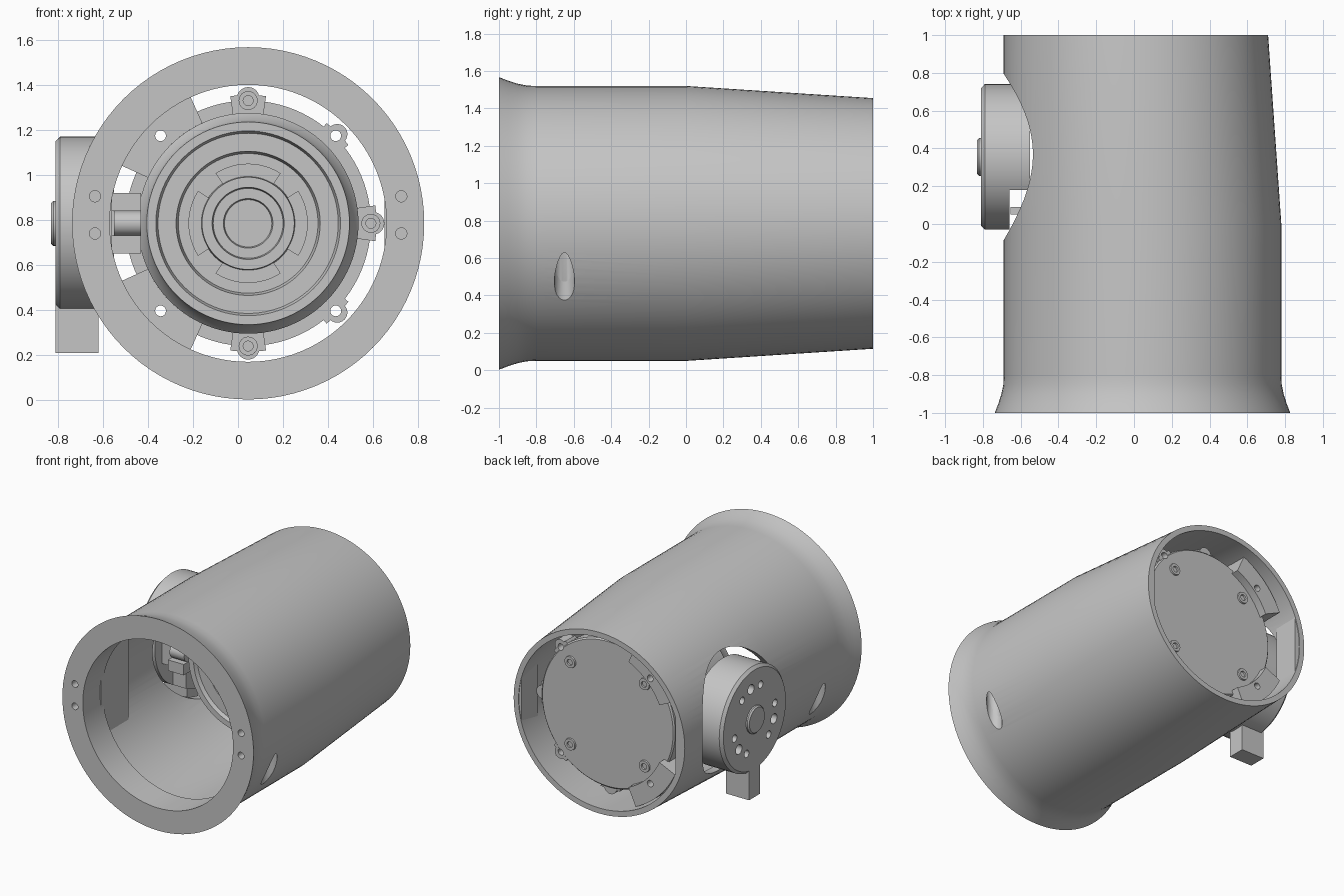
import bpy, bmesh
from math import sin, cos, acos, pi, radians, degrees
from mathutils import Matrix, Vector

old = bpy.data.objects.get("Cube")
if old:
    bpy.data.objects.remove(old)

grey = bpy.data.materials.new("plain grey")
grey.use_nodes = True
grey.diffuse_color = (0.56, 0.56, 0.56, 1)
grey.node_tree.nodes["Principled BSDF"].inputs["Base Color"].default_value = (0.56, 0.56, 0.56, 1)

CX, CZ = 0.045, 0.785      # main axis, running along y
MY = 0.355                 # side motor position along y


def finish(name, bm):
    bmesh.ops.remove_doubles(bm, verts=bm.verts, dist=1e-5)
    bmesh.ops.recalc_face_normals(bm, faces=bm.faces)
    mesh = bpy.data.meshes.new(name)
    bm.to_mesh(mesh)
    bm.free()
    mesh.materials.append(grey)
    ob = bpy.data.objects.new(name, mesh)
    bpy.context.scene.collection.objects.link(ob)
    return ob


def tube(name, rings, n=96):
    """Skin elliptical rings (y, centre x, x radius, z radius) into a closed loop."""
    bm = bmesh.new()
    loops = [[bm.verts.new((cx + rx * cos(2 * pi * i / n), y, CZ + rz * sin(2 * pi * i / n)))
              for i in range(n)] for y, cx, rx, rz in rings]
    for a, b in zip(loops, loops[1:] + loops[:1]):
        for i in range(n):
            j = (i + 1) % n
            bm.faces.new((a[i], a[j], b[j], b[i]))
    return finish(name, bm)


def lathe(name, profile, at, axis="Y", n=64):
    """Turn a (radius, distance) profile that starts and ends on its axis."""
    bm = bmesh.new()
    vs = [bm.verts.new((r, 0, d)) for r, d in profile]
    es = [bm.edges.new(p) for p in zip(vs, vs[1:])]
    bmesh.ops.spin(bm, geom=vs + es, cent=(0, 0, 0), axis=(0, 0, 1), angle=2 * pi, steps=n)
    turn = {"X": Matrix.Rotation(pi / 2, 4, "Y"), "Y": Matrix.Rotation(-pi / 2, 4, "X"),
            "Z": Matrix.Identity(4)}[axis]
    bm.transform(Matrix.Translation(at) @ turn)
    return finish(name, bm)


def rod(name, r, a, b, at, axis="Y", n=32):
    return lathe(name, [(0, a), (r, a), (r, b), (0, b)], at, axis, n)


def box(name, lo, hi):
    lo, hi = Vector(lo), Vector(hi)
    bm = bmesh.new()
    bmesh.ops.create_cube(bm, size=1)
    bm.transform(Matrix.Translation((lo + hi) / 2) @ Matrix.Diagonal((*(hi - lo), 1)))
    return finish(name, bm)


def polar(r, deg, y=0):
    return (CX + r * cos(radians(deg)), y, CZ + r * sin(radians(deg)))


def sector(name, r0, r1, deg0, deg1, y0, y1, n=12):
    """Curved block around the main axis; without r0 it closes with a flat chord."""
    angles = [deg0 + (deg1 - deg0) * i / n for i in range(n + 1)]
    outline = [polar(r1, a, y0) for a in angles]
    if r0:
        outline += [polar(r0, a, y0) for a in reversed(angles)]
    bm = bmesh.new()
    face = bm.faces.new([bm.verts.new(p) for p in outline])
    ext = bmesh.ops.extrude_face_region(bm, geom=[face])["geom"]
    bmesh.ops.translate(bm, vec=(0, y1 - y0, 0), verts=[v for v in ext if isinstance(v, bmesh.types.BMVert)])
    return finish(name, bm)


def cut(obs, cutters):
    """Subtract the cutters from each object, bake the result and remove them."""
    for ob in obs:
        for c in cutters:
            c.hide_render = True
            mod = ob.modifiers.new("cut", "BOOLEAN")
            mod.operation, mod.solver, mod.object = "DIFFERENCE", "EXACT", c
        bpy.context.view_layer.update()
        ev = ob.evaluated_get(bpy.context.evaluated_depsgraph_get())
        mesh = bpy.data.meshes.new_from_object(ev)
        ob.modifiers.clear()
        ob.data = mesh
    for c in cutters:
        bpy.data.objects.remove(c)


# Housing: flared front, straight middle, tapered back, short thick front lip
flare = [(-1, 0.782), (-0.95, 0.763), (-0.9, 0.747), (-0.85, 0.737), (-0.8, 0.735), (0, 0.735)]
bore = [(0, 0.685), (-0.77, 0.685), (-0.77, 0.615), (-1, 0.615)]
housing = tube("housing",
               [(y, CX, r, r) for y, r in flare] + [(1, 0.01, 0.70, 0.67), (1, 0.01, 0.66, 0.63)]
               + [(y, CX, r, r) for y, r in bore])
# Flat pads inside the housing that hold the flange nuts, and flats at the back rim
pads = []
half = degrees(acos(0.605 / 0.70))
for side, back_r, back_flat in ((0, 0.635, 0.605), (180, 0.70, 0.655)):
    pads.append(sector("nut_pad", None, 0.70, side - half, side + half, -0.8, -0.48))
    a = degrees(acos(back_flat / back_r))
    sector("rim_flat", None, back_r, side - a, side + a, 0.8, 0.995)
holes = [rod("motor_opening", 0.44, -1.2, -0.3, (0, MY, CZ), "X", 96)]
for s in (-1, 1):
    holes.append(rod("nut_slot", 0.054, 0, 0.9, (CX + s * 0.664, -0.65, 0), "Z"))
    for dz in (-0.045, 0.12):
        holes.append(rod("flange_hole", 0.025, -1.1, -0.85, (CX + s * 0.68, 0, CZ + dz), n=20))
cut([housing] + pads, holes)

# Main actuator with stepped front, slimmer waist and flat back flange
actuator = lathe("actuator", [
    (0, 0.85), (0.535, 0.85), (0.545, 0.84), (0.545, 0.74), (0.49, 0.74), (0.49, 0.1), (0.46, 0.06),
    (0.45, 0), (0.41, 0), (0.40, 0.03), (0.32, 0.03), (0.31, 0.07), (0.21, 0.07), (0.205, 0.01),
    (0.16, 0.01), (0.155, 0.04), (0.11, 0.04), (0.105, 0.06), (0, 0.06)], (CX, 0, CZ), n=96)
drilled = [actuator]
for q in range(4):
    sector("rotor_web", 0.2, 0.265, q * 90 - 33, q * 90 + 33, 0.045, 0.1)
    # Back screws sit in shallow raised rings
    lathe("back_screw", [(0, 0.85), (0.02, 0.845), (0.022, 0.862), (0.042, 0.862), (0.045, 0.84), (0, 0.84)],
          polar(0.43, 45 + 90 * q), n=24)

# Rounded mounting ears with cap screws
for deg in (-90, 0, 90):
    sector("ear", 0.48, 0.57, deg - 8, deg + 8, 0.72, 0.82)
    rod("ear_tip", 0.05, 0.72, 0.82, polar(0.555, deg), n=24)
    lathe("ear_screw", [(0, 0.69), (0.022, 0.69), (0.022, 0.67), (0.042, 0.67), (0.042, 0.75), (0, 0.75)],
          polar(0.545, deg), n=24)

# Open ears on one side, brackets joining the housing on the other, all drilled through
for deg in (-45, 45):
    drilled.append(sector("open_ear", 0.5, 0.565, deg - 7, deg + 7, 0.735, 0.845))
    drilled.append(rod("open_ear_tip", 0.045, 0.73, 0.84, polar(0.56, deg), n=24))
for deg in (135, 225):
    drilled.append(sector("front_bracket", 0.49, 0.655, deg - 20.5, deg + 20.5, 0.7, 0.77))
    drilled.append(sector("bracket", 0.51, 0.65, deg - 20.5, deg + 20.5, 0.765, 0.91))
cut(drilled, [rod("ear_hole", 0.024, 0.5, 1.1, polar(0.55, d), n=20) for d in (-45, 45, 135, 225)])

# Connector on the side of the actuator
for name, z0, z1 in (("upper_connector", 0.84, 0.92), ("lower_connector", 0.65, 0.73)):
    box(name, (-0.56, -0.02, z0), (-0.43, 0.09, z1))
box("connector_base", (-0.655, 0.05, 0.65), (-0.45, 0.09, 0.92))
rod("connector_pin", 0.055, -0.55, -0.43, (0, 0.04, CZ), "X")

# Side motor: wide face plate, body behind it with the front cut away, hub and cable tab
plate = lathe("side_motor_plate", [(0, -0.66), (0.385, -0.66), (0.385, -0.79), (0.365, -0.81), (0, -0.81)],
              (0, MY, CZ), "X")
cut([plate], [rod("bolt_hole", 0.036 if step == 0 else 0.027, -0.9, -0.76,
                  (0, MY + 0.24 * cos(radians(g + step)), CZ + 0.24 * sin(radians(g + step))), "X", 20)
              for g in (80, 200, 320) for step in (-27, 0, 27)])
body = rod("side_motor_body", 0.385, -0.67, -0.55, (0, MY, CZ), "X", 64)
cut([body], [box("body_notch", (-1, -0.3, 0), (-0.3, 0.18, 1.5))])
lathe("side_hub", [(0, -0.8), (0.1, -0.8), (0.1, -0.82), (0.09, -0.83), (0, -0.83)], (0, MY, CZ), "X", 40)
box("cable_tab", (-0.81, 0.29, 0.21), (-0.62, 0.42, 0.5))

# Smooth shading with sharp edges kept
bpy.ops.object.select_all(action="DESELECT")
for ob in bpy.context.scene.objects:
    if ob.type == "MESH" and ob.data.materials and ob.data.materials[0] == grey:
        ob.select_set(True)
        bpy.context.view_layer.objects.active = ob
bpy.ops.object.shade_smooth_by_angle(angle=radians(30))
